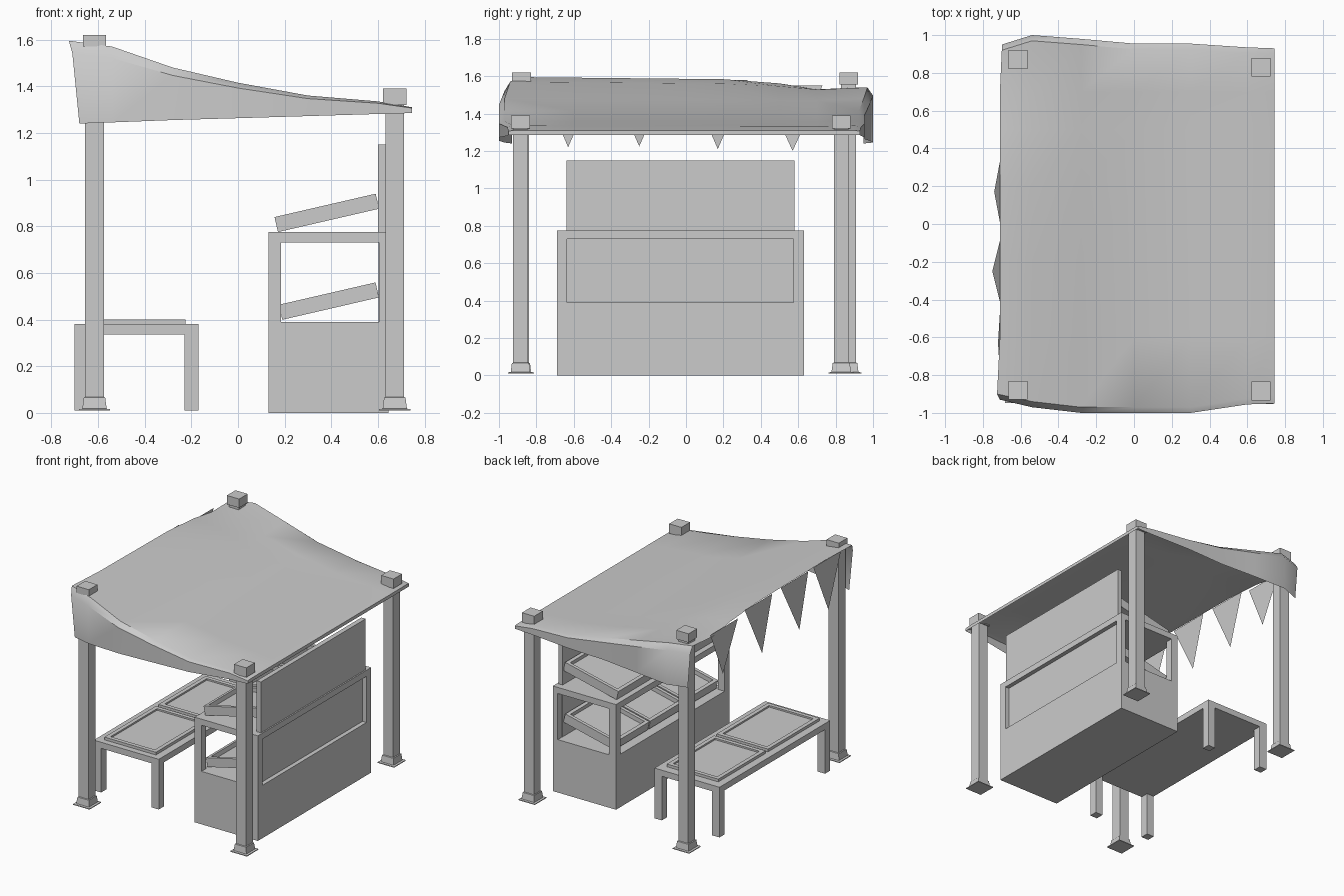
import bpy, bmesh, math
from mathutils import Matrix, Vector

if "Cube" in bpy.data.objects:
    bpy.data.objects.remove(bpy.data.objects["Cube"])


def finish(name, bm):
    bmesh.ops.recalc_face_normals(bm, faces=bm.faces)
    me = bpy.data.meshes.new(name)
    bm.to_mesh(me)
    bm.free()
    ob = bpy.data.objects.new(name, me)
    bpy.context.collection.objects.link(ob)
    return ob


def add_box(bm, x0, x1, y0, y1, z0, z1):
    m = Matrix.Translation(((x0 + x1) / 2, (y0 + y1) / 2, (z0 + z1) / 2)) \
        @ Matrix.Diagonal((x1 - x0, y1 - y0, z1 - z0, 1))
    bmesh.ops.create_cube(bm, size=1, matrix=m)


def boxes(name, *dims):
    bm = bmesh.new()
    for d in dims:
        add_box(bm, *d)
    return finish(name, bm)


def tray(name, lx, ly, h, wall, floor, loc, tilt=0):
    # open box, origin at the middle of its underside
    a, b = lx / 2, ly / 2
    ob = boxes(name, (-a, a, -b, b, 0, floor),
               (-a, -a + wall, -b, b, 0, h), (a - wall, a, -b, b, 0, h),
               (-a + wall, a - wall, -b, -b + wall, 0, h),
               (-a + wall, a - wall, b - wall, b, 0, h))
    ob.location = loc
    ob.rotation_euler.y = -math.radians(tilt)
    return ob


# Posts with flared feet and square caps
def post(name, x, y, cap0, cap1):
    bm = bmesh.new()
    rings = []
    for half, z in ((.067, .01), (.067, .016), (.052, .018), (.046, .065),
                    (.04, .068), (.04, cap0)):
        rings.append([bm.verts.new((x + sx * half, y + sy * half, z))
                      for sx, sy in ((-1, -1), (1, -1), (1, 1), (-1, 1))])
    for r, s in zip(rings, rings[1:]):
        for i in range(4):
            bm.faces.new((r[i], r[(i + 1) % 4], s[(i + 1) % 4], s[i]))
    bm.faces.new(rings[0])
    bm.faces.new(rings[-1])
    finish(name, bm)
    boxes(name + "_cap", (x - .05, x + .05, y - .05, y + .05, cap0, cap1))


post("left_front_post", -.615, -.88, 1.57, 1.62)
post("left_back_post", -.615, .87, 1.555, 1.62)
post("right_front_post", .672, -.885, 1.32, 1.39)
post("right_back_post", .672, .83, 1.32, 1.39)

# Cloth canopy: x station, top height, front y, back y, skirt bottom
stations = ((-.71, 1.595, -.93, .95, 1.24), (-.54, 1.57, -.97, 1.0, 1.245),
            (-.28, 1.48, -1.0, .98, 1.255), (0, 1.415, -1.0, .955, 1.263),
            (.3, 1.36, -1.0, .955, 1.272), (.6, 1.335, -.955, .935, 1.281),
            (.745, 1.31, -.95, .93, 1.285))
bm = bmesh.new()
rows = []
for i, (x, z, yf, yb, zb) in enumerate(stations):
    d = (.055, .03, 0, 0, 0, 0, 0)[i]          # drooping back-left corner
    left = i == 0
    row = [(x + (.03 if left else 0), yf, zb), (x, yf, zb + (z - zb) * .85),
           (x - (.015 if left else 0), yf + .03, z)]
    for y, k in ((-.6, 0), (-.2, 0), (.2, 0), (.5, .35), (.7, .9)):
        row.append((x, y, z - .02 * (y + .9) / 1.9 * (z - 1.3) / .3 - d * k))
    row += [(x + (.01 if left else 0), yb - .03, z - d),
            (x + (.01 if left else 0), yb, zb + (z - d - zb) * .85),
            (x + (.03 if left else 0), yb, zb)]
    rows.append([bm.verts.new(p) for p in row])
for r, s in zip(rows, rows[1:]):
    for j in range(len(r) - 1):
        bm.faces.new((r[j], s[j], s[j + 1], r[j + 1]))
rim = [bm.verts.new((v.co.x, v.co.y, 1.285)) for v in rows[-1][1:-1]]
for j in range(len(rim) - 1):
    a, b = rows[-1][j + 1], rows[-1][j + 2]
    bm.faces.new((a, b, rim[j + 1], rim[j]))
canopy = finish("canopy", bm)
for p in canopy.data.polygons:
    p.use_smooth = True
canopy.data.set_sharp_from_angle(angle=math.radians(35))

# Hanging pennants along the left edge
bm = bmesh.new()
for y, tx, tz, zt in ((-.63, -.72, 1.22, 1.59), (-.25, -.75, 1.225, 1.585),
                      (.17, -.74, 1.21, 1.58), (.57, -.70, 1.2, 1.55)):
    bm.faces.new([bm.verts.new(p) for p in
                  ((-.71, y - .16, zt), (-.71, y + .16, zt), (tx, y, tz))])
finish("pennants", bm)

# Display counter: base, corner uprights, top, recessed back
Y0, Y1 = -.69, .63
uprights = [(xa, xb, ya, yb, .39, .73) for xa, xb in ((.13, .185), (.605, .645))
            for ya, yb in ((Y0, Y0 + .055), (Y1 - .055, Y1))]
boxes("counter", (.13, .645, Y0, Y1, 0, .39), (.13, .645, Y0, Y1, .73, .775), *uprights)
boxes("counter_recessed_panel", (.603, .613, Y0 + .05, Y1 - .05, .39, .73))
boxes("upright_back_board", (.6, .635, -.64, .58, .775, 1.15))

# Tilted goods trays on the counter and its shelf
for i in range(3):
    y = -.43 + i * .4
    tray("upper_tray", .445, .39, .066, .025, .035, (.388, y, .825), 13)
    tray("lower_tray", .425, .39, .066, .025, .035, (.397, y, .447), 13)

# Low bench with four legs and two shallow trays
legs = [(xa, xa + .06, ya, ya + .06, .01, .335) for xa in (-.7, -.23) for ya in (-.68, .55)]
boxes("bench", (-.7, -.17, -.68, .61, .335, .38), *legs)
tray("bench_front_tray", .42, .6, .02, .03, .008, (-.435, -.335, .38))
tray("bench_back_tray", .42, .55, .02, .03, .008, (-.435, .27, .38))
